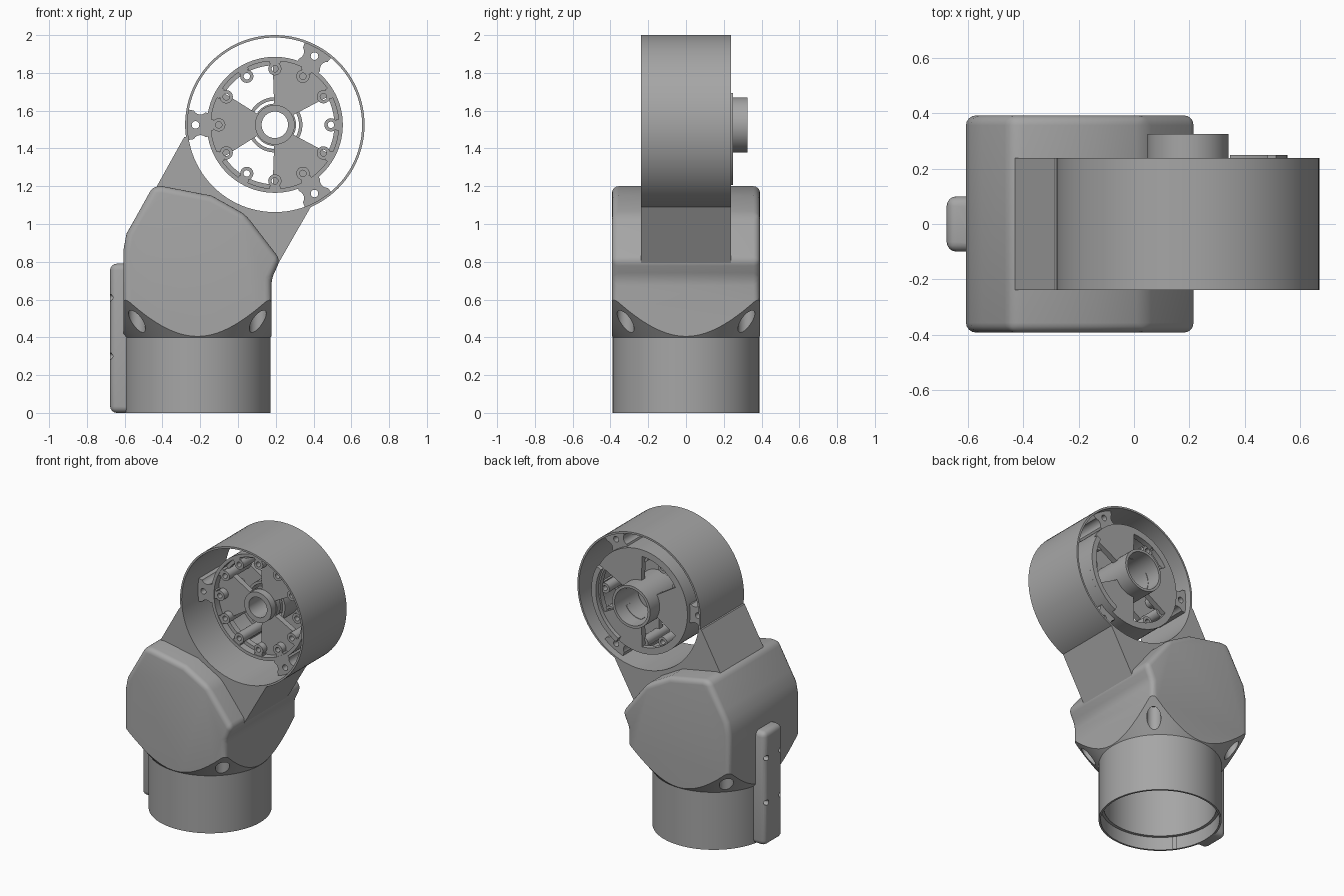
import bpy, bmesh, math
from mathutils import Matrix, Vector

if "Cube" in bpy.data.objects:
    bpy.data.objects.remove(bpy.data.objects["Cube"])

grey = bpy.data.materials.new("plain_grey")
grey.use_nodes = True
colour = (0.38, 0.38, 0.38, 1)
grey.diffuse_color = colour
bsdf = next(n for n in grey.node_tree.nodes if n.type == 'BSDF_PRINCIPLED')
bsdf.inputs["Base Color"].default_value = colour

RING = Vector((0.195, 0, 1.525))     # centre of the joint ring
BASE = Vector((-0.215, 0, 0))        # centre of the round base
SPOKES = [60, 180, 300]


def finish(name, bm):
    bmesh.ops.remove_doubles(bm, verts=bm.verts, dist=1e-5)
    bmesh.ops.recalc_face_normals(bm, faces=bm.faces)
    mesh = bpy.data.meshes.new(name)
    bm.to_mesh(mesh)
    bm.free()
    mesh.materials.append(grey)
    ob = bpy.data.objects.new(name, mesh)
    bpy.context.collection.objects.link(ob)
    return ob


def lathe(name, pts, centre, axis='Y', steps=96):
    """Spin a closed (radius, height) loop about an axis through centre."""
    bm = bmesh.new()
    rows = []
    for i in range(steps):
        a = math.tau * i / steps
        c, s = math.cos(a), math.sin(a)
        rows.append([bm.verts.new(centre + Vector((r * c, h, r * s) if axis == 'Y' else (r * c, r * s, h)))
                     for r, h in pts])
    for i in range(steps):
        a, b = rows[i], rows[(i + 1) % steps]
        for j in range(len(pts)):
            k = (j + 1) % len(pts)
            if pts[j][0] > 0 or pts[k][0] > 0:
                bm.faces.new((a[j], a[k], b[k], b[j]))
    bmesh.ops.dissolve_degenerate(bm, dist=1e-6, edges=bm.edges)
    return finish(name, bm)


def tube(name, r0, r1, y0, y1, centre=RING, steps=96):
    return lathe(name, [(r0, y0), (r1, y0), (r1, y1), (r0, y1)], centre, 'Y', steps)


def prism(name, pts, y0, y1):
    """Extrude an (x, z) outline along y."""
    bm = bmesh.new()
    face = bm.faces.new([bm.verts.new((x, y0, z)) for x, z in pts])
    out = bmesh.ops.extrude_face_region(bm, geom=[face])
    moved = [v for v in out["geom"] if isinstance(v, bmesh.types.BMVert)]
    bmesh.ops.translate(bm, verts=moved, vec=(0, y1 - y0, 0))
    return finish(name, bm)


def sector(name, r0, r1, a0, a1, y0, y1):
    angles = [math.radians(a0 + (a1 - a0) * i / 16) for i in range(17)]
    arc = [(r1, a) for a in angles] + [(r0, a) for a in reversed(angles)]
    return prism(name, [(RING.x + r * math.cos(a), RING.z + r * math.sin(a)) for r, a in arc], y0, y1)


def at(radius, degrees):
    a = math.radians(degrees)
    return RING + Vector((radius * math.cos(a), 0, radius * math.sin(a)))


def rod(r, depth, centre, rot=Matrix()):
    bm = bmesh.new()
    bmesh.ops.create_cone(bm, cap_ends=True, segments=24, radius1=r, radius2=r, depth=depth,
                          matrix=Matrix.Translation(centre) @ rot)
    return finish("cutter", bm)


def apply(ob, mod):
    bpy.context.view_layer.objects.active = ob
    bpy.ops.object.modifier_apply(modifier=mod.name)


def boolean(ob, cutter, operation='DIFFERENCE'):
    mod = ob.modifiers.new("cut", 'BOOLEAN')
    mod.operation, mod.solver, mod.object = operation, 'EXACT', cutter
    apply(ob, mod)
    bpy.data.objects.remove(cutter)


def bevel(ob, width):
    mod = ob.modifiers.new("round", 'BEVEL')
    mod.width, mod.segments = width, 4
    mod.limit_method, mod.angle_limit = 'ANGLE', math.radians(20)
    apply(ob, mod)


# Body: rounded block trimmed to a round base with a conical transition
body = prism("body_and_base", [
    (-0.607, -0.2), (-0.607, 0.86), (-0.59, 0.95), (-0.55, 1.02), (-0.45, 1.2), (-0.40, 1.2),
    (-0.14, 1.15), (0.04, 1.05), (0.225, 0.81), (0.177, 0.71), (0.177, -0.2)], -0.392, 0.392)
bevel(body, 0.035)
boolean(body, lathe("trim", [(0, 0), (0.388, 0), (0.388, 0.4), (0.55, 0.61), (1.5, 0.61),
                             (1.5, 1.6), (0, 1.6)], BASE, 'Z'), 'INTERSECT')
boolean(body, lathe("bore", [(0, -0.1), (0.375, -0.1), (0.375, 0.09), (0.355, 0.09),
                             (0.355, 0.5), (0, 0.5)], BASE, 'Z'))

# Screw pockets at the four lower corners
for sx in (-1, 1):
    for sy in (-1, 1):
        boolean(body, rod(0.045, 0.3, BASE + Vector((0.32 * sx, 0.32 * sy, 0.44))))

# Cable cover on the side of the base
cover = prism("side_cover", [(-0.677, 0), (-0.677, 0.79), (-0.4, 0.79), (-0.4, 0)], -0.1, 0.1)
bevel(cover, 0.035)
boolean(cover, lathe("clear", [(0, -0.1), (0.38, -0.1), (0.38, 1), (0, 1)], BASE, 'Z'))
for z in (0.3, 0.61):
    for side in (-1, 1):
        boolean(cover, rod(0.018, 0.06, (-0.67, 0.075 * side, z), Matrix.Rotation(math.pi / 2, 4, 'Y')))

# Arm joining the body to the ring
arm = prism("arm", [(-0.285, 1.46), (-0.58, 0.93), (-0.4, 0.75), (0.19, 0.75), (0.385, 1.09),
                    (0.3, 1.25), (-0.1, 1.5)], -0.238, 0.238)
boolean(arm, lathe("clear", [(0, -1), (0.466, -1), (0.466, 1), (0, 1)], RING))

# Outer ring and its three mounting tabs
tube("outer_ring", 0.462, 0.475, -0.238, 0.238)
turn = Matrix.Rotation(math.pi / 2, 4, 'X')
for a in SPOKES:
    tab = sector("ring_tab", 0.35, 0.468, a - 10, a + 10, -0.06, 0.19)
    boolean(tab, rod(0.02, 1, at(0.42, a), turn))
    for side in (-1, 1):
        boolean(tab, rod(0.04, 1, at(0.405, a + 13.5 * side), turn))

# Inner housing with screw bosses around its rim
tube("housing_wall", 0.338, 0.36, -0.06, 0.22)
for i in range(12):
    tube("screw_boss", 0.017, 0.035, -0.055, 0.19, at(0.297, 30 * i), 24)
    sector("boss_web", 0.325, 0.345, 30 * i - 5, 30 * i + 5, -0.055, 0.19)

# Front and back plates, each with three openings
for name, y0, y1, r_in, r_out in (("front_spokes", -0.01, 0.03, 0.09, 0.345),
                                  ("back_plate", 0.18, 0.22, 0.125, 0.355)):
    plate = tube(name, r_in, r_out, y0, y1)
    for a in SPOKES:
        opening = sector("opening", 0.112, 0.315, a + 32, a + 88, y0 - 0.1, y1 + 0.1)
        boolean(plate, opening)

# Hub, rear collar and raised rear lip
tube("hub", 0.07, 0.105, -0.06, 0.1)
tube("rear_collar", 0.128, 0.146, 0.03, 0.325)
sector("rear_lip", 0.325, 0.36, -62, 28, 0.2, 0.25)

# Smooth curved surfaces, keep hard edges
for ob in bpy.context.collection.objects:
    if ob.type == 'MESH' and ob.data.materials and ob.data.materials[0] == grey:
        bpy.ops.object.select_all(action='DESELECT')
        ob.select_set(True)
        bpy.context.view_layer.objects.active = ob
        bpy.ops.object.shade_smooth_by_angle(angle=math.radians(30))
